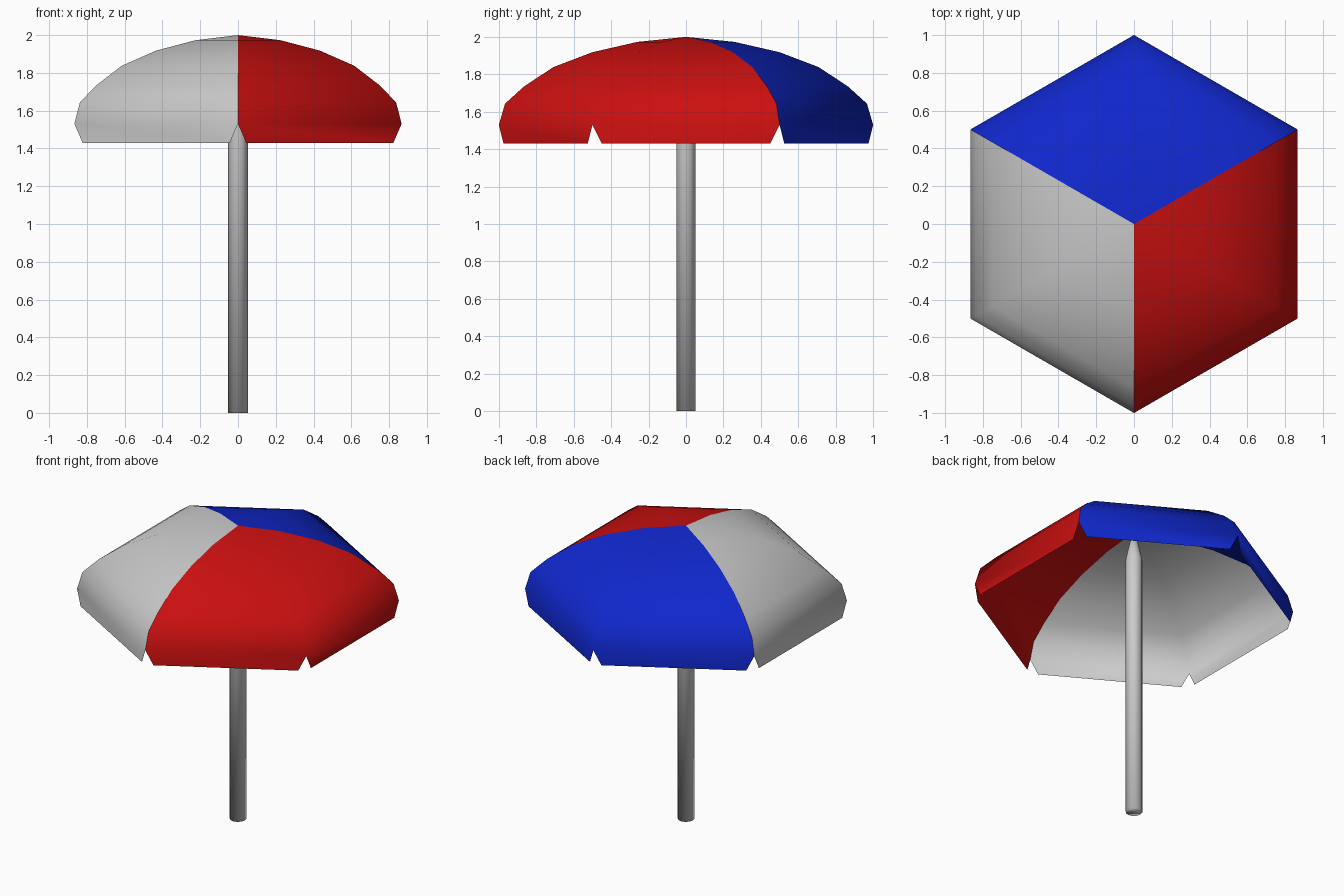
import bpy
from math import sin, cos, radians, pi

if "Cube" in bpy.data.objects:
    bpy.data.objects.remove(bpy.data.objects["Cube"])

# Canopy rib profile (radius, height), apex excluded
RIB = [(0.26, 1.973), (0.5, 1.918), (0.71, 1.838), (0.868, 1.733), (0.967, 1.643), (1.0, 1.53)]
APEX_Z, FLAP_Z, NOTCH = 2.0, 1.43, 0.05


def make_object(name, verts, faces, color=None):
    mesh = bpy.data.meshes.new(name)
    mesh.from_pydata(verts, [], faces)
    mesh.shade_smooth()
    obj = bpy.data.objects.new(name, mesh)
    bpy.context.collection.objects.link(obj)
    if color:
        mat = bpy.data.materials.new(name + "_color")
        mat.diffuse_color = color
        mat.use_nodes = True
        mat.node_tree.nodes["Principled BSDF"].inputs["Base Color"].default_value = mat.diffuse_color
        mesh.materials.append(mat)
    return obj


def canopy_panel(name, start_deg, color=None):
    """Two neighbouring 60 degree gores, each with a hanging flap."""
    n = len(RIB)
    verts, faces = [(0, 0, APEX_Z)], []
    for k in range(3):
        a = radians(start_deg + 60 * k)
        verts += [(r * cos(a), r * sin(a), z) for r, z in RIB]
    for g in range(2):
        l, r = 1 + g * n, 1 + (g + 1) * n
        faces.append((0, l, r))
        for i in range(n - 1):
            faces.append((l + i, l + i + 1, r + i + 1, r + i))
        # vertical flap, cut in at both ends to leave the rim notches
        p, q = verts[l + n - 1], verts[r + n - 1]
        b = len(verts)
        for t in (NOTCH, 1 - NOTCH):
            verts.append((p[0] + (q[0] - p[0]) * t, p[1] + (q[1] - p[1]) * t, FLAP_Z))
        faces.append((l + n - 1, b, b + 1, r + n - 1))
    return make_object(name, verts, faces, color)


canopy_panel("canopy_blue", 30, (0.005, 0.02, 0.6, 1))
canopy_panel("canopy_grey", 150)
canopy_panel("canopy_red", 270, (0.6, 0.005, 0.005, 1))

# Pole with a tapered top reaching the apex
SIDES = 12
rings = [(0.052, 0.0), (0.052, 1.8), (0.012, 1.99)]
verts = [(r * cos(2 * pi * i / SIDES), r * sin(2 * pi * i / SIDES), z)
         for r, z in rings for i in range(SIDES)]
faces = [(k * SIDES + i, k * SIDES + (i + 1) % SIDES,
          (k + 1) * SIDES + (i + 1) % SIDES, (k + 1) * SIDES + i)
         for k in range(len(rings) - 1) for i in range(SIDES)]
faces.append(tuple(reversed(range(SIDES))))
faces.append(tuple(range(2 * SIDES, 3 * SIDES)))
make_object("pole", verts, faces)
